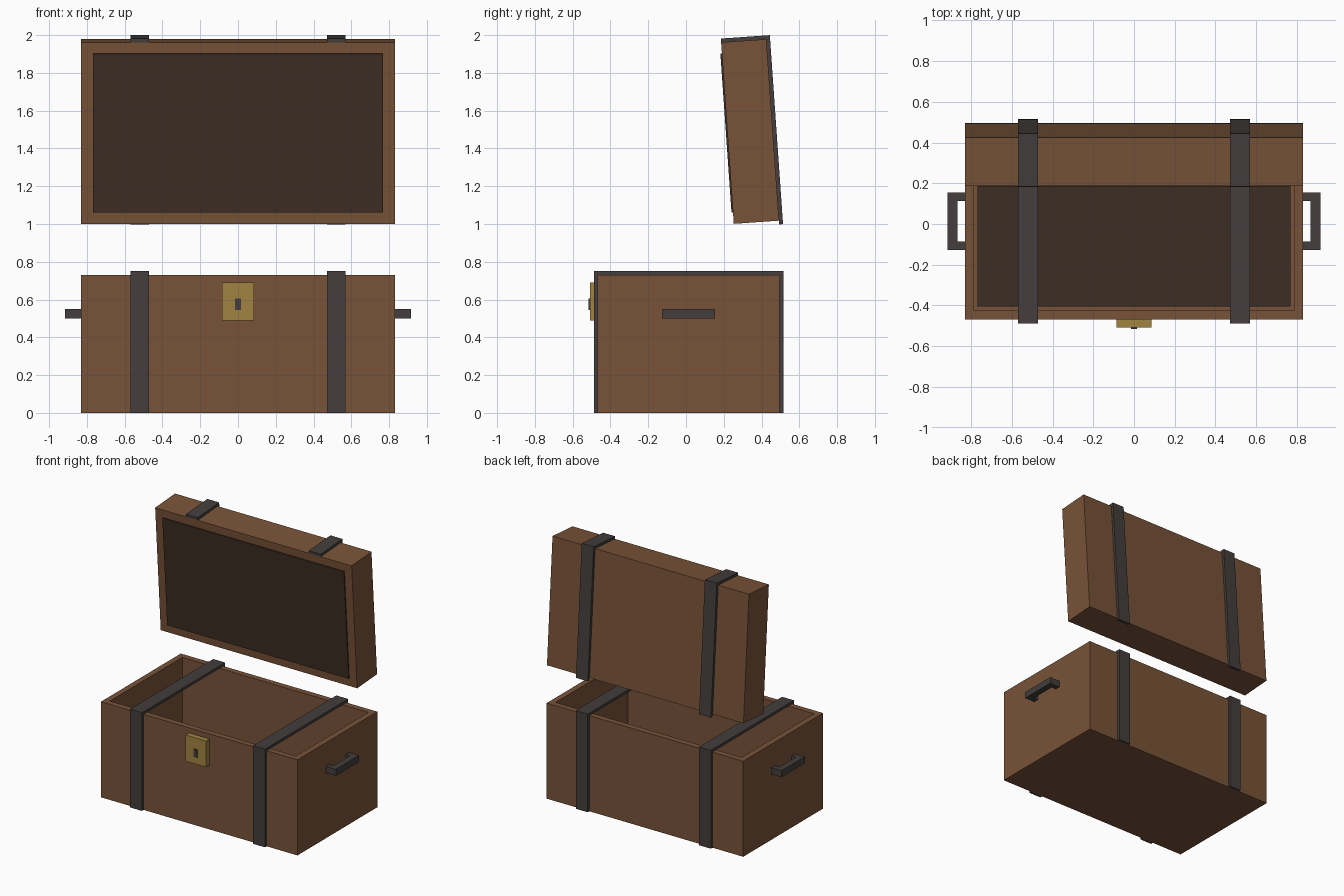
import bpy
import bmesh
from math import radians
from mathutils import Matrix, Vector

if "Cube" in bpy.data.objects:
    bpy.data.objects.remove(bpy.data.objects["Cube"], do_unlink=True)


def material(name, r, g, b):
    m = bpy.data.materials.new(name)
    m.use_nodes = True
    m.diffuse_color = (r, g, b, 1)
    m.node_tree.nodes["Principled BSDF"].inputs["Base Color"].default_value = (r, g, b, 1)
    return m


wood = material("brown wood", 0.188, 0.087, 0.040)
lining = material("dark lining", 0.047, 0.027, 0.017)
iron = material("dark iron", 0.058, 0.048, 0.048)
brass = material("aged brass", 0.362, 0.231, 0.054)


def finish(name, bm, mat, frame):
    mesh = bpy.data.meshes.new(name)
    bmesh.ops.recalc_face_normals(bm, faces=bm.faces)
    bm.to_mesh(mesh)
    bm.free()
    mesh.materials.append(mat)
    obj = bpy.data.objects.new(name, mesh)
    obj.matrix_world = frame
    bpy.context.collection.objects.link(obj)
    return obj


def box_mesh(x, y, z):
    bm = bmesh.new()
    bmesh.ops.create_cube(bm, size=1)
    for v in bm.verts:
        v.co = Vector([lo + (c + 0.5) * (hi - lo) for c, (lo, hi) in zip(v.co, (x, y, z))])
    return bm


def box(name, x, y, z, mat, frame=Matrix()):
    return finish(name, box_mesh(x, y, z), mat, frame)


WIDTH, WALL, BAND = 0.83, 0.063, 0.02
FRONT, BACK, TOP = -0.468, 0.495, 0.73
LENGTH, DEPTH = BACK - FRONT, 0.24
MID = (FRONT + BACK) / 2
X = (-WIDTH, WIDTH)
INNER = (WALL - WIDTH, WIDTH - WALL)

# Open chest body: inset the top and push it down to hollow it
bm = box_mesh(X, (FRONT, BACK), (0, TOP))
lid_face = max(bm.faces, key=lambda f: f.calc_center_median().z)
bmesh.ops.inset_region(bm, faces=[lid_face], thickness=WALL)
well = bmesh.ops.extrude_face_region(bm, geom=[lid_face])
bmesh.ops.translate(bm, vec=(0, 0, WALL - TOP),
                    verts=[v for v in well["geom"] if isinstance(v, bmesh.types.BMVert)])
if lid_face.is_valid:
    bmesh.ops.delete(bm, geom=[lid_face], context="FACES_ONLY")
finish("chest_body", bm, wood, Matrix())
box("chest_floor_lining", INNER, (FRONT + WALL, BACK - WALL), (WALL, WALL + 0.008), lining)

# Raised lid, leaning forward, built in its own tilted frame
tilt = Matrix.Translation((0, 0.253, 1.001)) @ Matrix.Rotation(radians(4), 4, "X")
box("lid", X, (0, DEPTH), (0, LENGTH), wood, tilt)
box("lid_lining", INNER, (-0.008, 0), (0.06, LENGTH - 0.06), lining, tilt)

for side, s in (("left", 1), ("right", -1)):
    # Iron straps round the body and over the lid
    strap = sorted((s * 0.47, s * 0.57))
    box(side + "_front_strap", strap, (FRONT - BAND, FRONT), (0, TOP), iron)
    box(side + "_back_strap", strap, (BACK, BACK + BAND), (0, TOP), iron)
    box(side + "_top_strap", strap, (FRONT - BAND, BACK + BAND), (TOP, TOP + BAND), iron)
    box(side + "_lid_strap", strap, (DEPTH, DEPTH + BAND), (-BAND, LENGTH), iron, tilt)
    box(side + "_lid_end_strap", strap, (0, DEPTH + BAND), (LENGTH, LENGTH + BAND), iron, tilt)

    # Side handle: a grip on two arms
    height = (0.5, 0.55)
    box(side + "_handle_grip", sorted((s * 0.867, s * 0.915)), (MID - 0.14, MID + 0.14), height, iron)
    for end, e in (("back", 1), ("front", -1)):
        box(side + "_handle_" + end + "_arm", sorted((s * WIDTH, s * 0.867)),
            sorted((MID + e * 0.1, MID + e * 0.14)), height, iron)

# Lock plate and keyhole
box("lock_plate", (-0.086, 0.086), (-0.508, FRONT), (0.49, 0.69), brass)
box("keyhole", (-0.015, 0.015), (-0.515, -0.508), (0.545, 0.605), iron)
